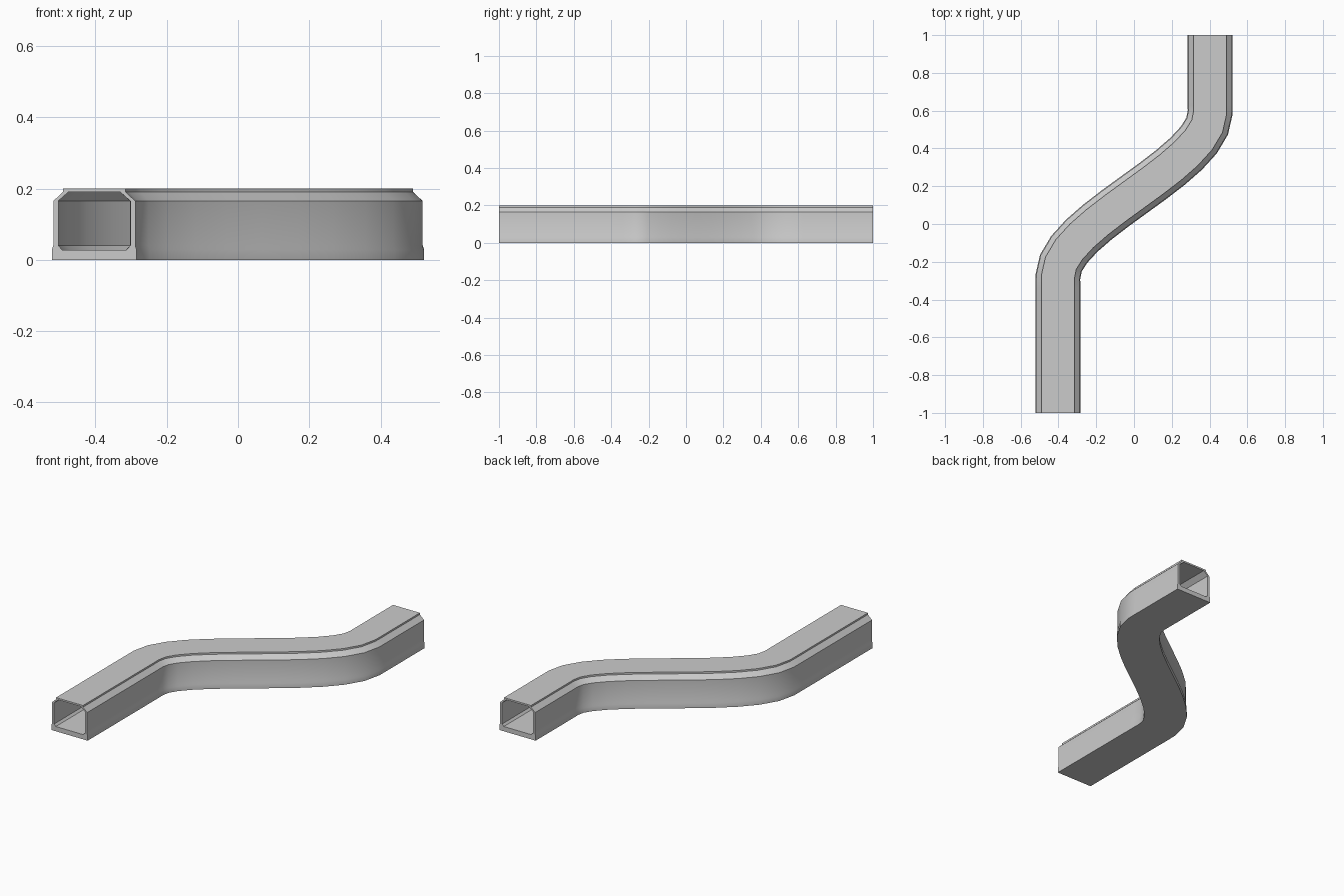
import bpy, bmesh
from mathutils import Vector
from mathutils.geometry import interpolate_bezier

if "Cube" in bpy.data.objects:
    bpy.data.objects.remove(bpy.data.objects["Cube"], do_unlink=True)

grey = bpy.data.materials.new("light_grey")
grey.use_nodes = True
colour = (0.6, 0.6, 0.6, 1)
grey.diffuse_color = colour
grey.node_tree.nodes["Principled BSDF"].inputs["Base Color"].default_value = colour

# S-shaped centre line: straight, bend, straight
SIDE, Y0, Y1, STEPS = 0.403, -0.28, 0.59, 12
handle = Vector((0, (Y1 - Y0) / 3, 0))
start, end = Vector((-SIDE, Y0, 0)), Vector((SIDE, Y1, 0))
bend = interpolate_bezier(start, start + handle, end - handle, end, STEPS + 1)
front = [Vector((-SIDE, -1, 0)).lerp(start, i / STEPS) for i in range(STEPS)]
back = [end.lerp(Vector((SIDE, 1, 0)), (i + 1) / STEPS) for i in range(STEPS)]
path = front + list(bend) + back

# Half of the hollow section: outside upwards, then inside downwards
half = [(0, 0), (0.119, 0), (0.119, 0.028), (0.115, 0.04), (0.115, 0.165),
        (0.088, 0.19), (0.088, 0.2), (0, 0.2),
        (0, 0.19), (0.073, 0.19), (0.101, 0.165), (0.101, 0.04),
        (0.09, 0.028), (0, 0.028)]


def side_direction(i):
    """Horizontal direction across the path at point i."""
    before = path[i] - path[i - 1] if i else path[1] - path[0]
    after = path[i + 1] - path[i] if i < len(path) - 1 else before
    t = (before.normalized() + after.normalized()).normalized()
    return Vector((t.y, -t.x, 0))


# Sweep both halves of the section along the path, with open ends
bm = bmesh.new()
for sign in (1, -1):
    rings = []
    for i, p in enumerate(path):
        across = side_direction(i) * sign
        rings.append([bm.verts.new(p + across * w + Vector((0, 0, z))) for w, z in half])
    for a, b in zip(rings, rings[1:]):
        for j in range(len(half)):
            k = (j + 1) % len(half)
            if half[j][0] or half[k][0]:  # no wall on the centre line
                bm.faces.new((a[j], a[k], b[k], b[j]))
    bm.faces.new(rings[0])
    bm.faces.new(rings[-1])
bmesh.ops.remove_doubles(bm, verts=bm.verts, dist=0.0005)
bmesh.ops.recalc_face_normals(bm, faces=bm.faces)

mesh = bpy.data.meshes.new("duct_channel")
bm.to_mesh(mesh)
bm.free()
mesh.materials.append(grey)
duct = bpy.data.objects.new("duct_channel", mesh)
bpy.context.collection.objects.link(duct)

# Smooth along the bends, sharp at the section corners
bpy.ops.object.select_all(action="DESELECT")
duct.select_set(True)
bpy.context.view_layer.objects.active = duct
bpy.ops.object.shade_smooth_by_angle(angle=0.52)
